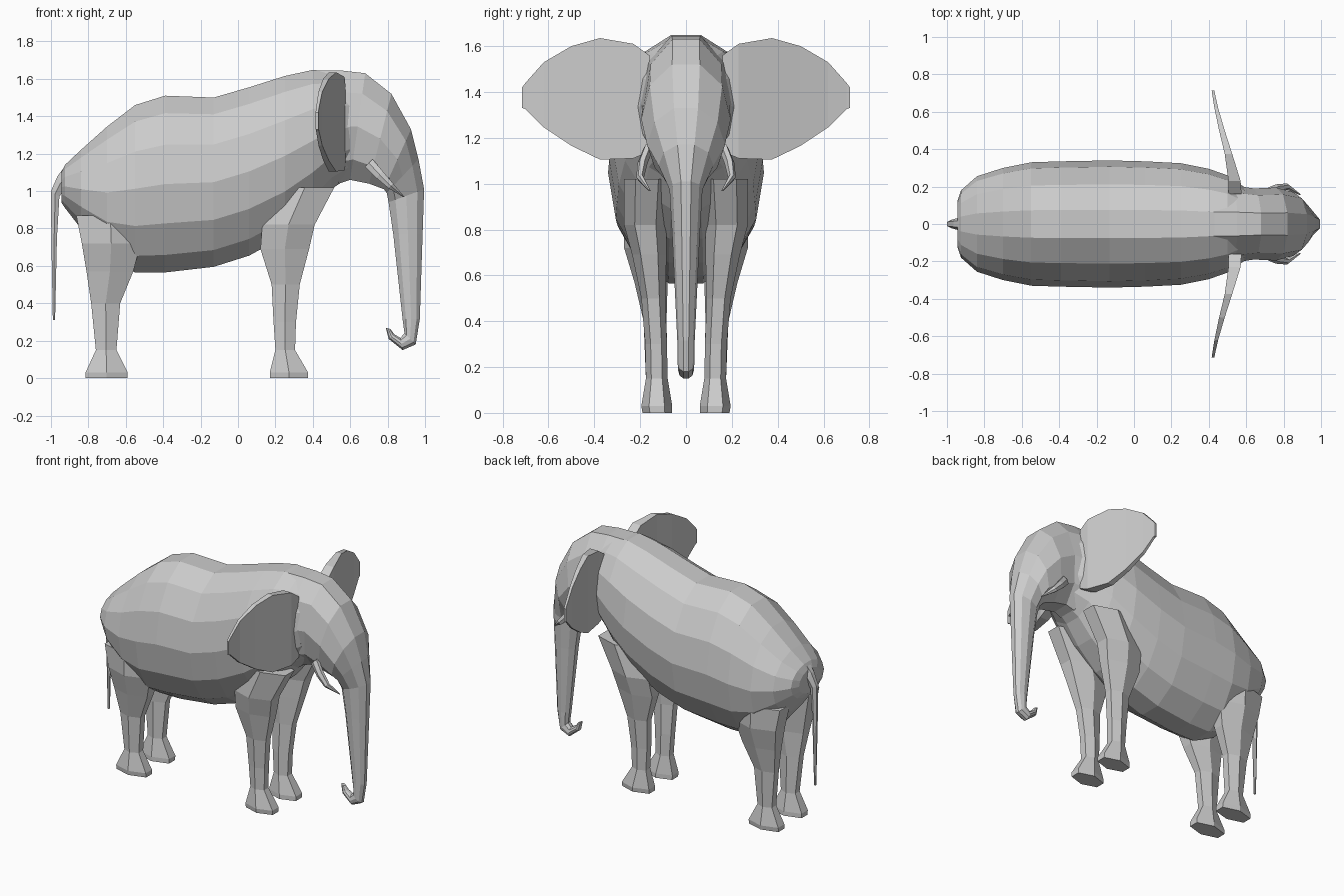
import bpy
import bmesh
from math import sin, cos, pi


def skin(name, rings, mirror=False):
    """Bridge equal-sized rings of points into a closed flat-shaded mesh."""
    bm = bmesh.new()
    loops = [[bm.verts.new(p) for p in ring] for ring in rings]
    n = len(loops[0])
    for a, b in zip(loops, loops[1:]):
        for i in range(n):
            j = (i + 1) % n
            bm.faces.new((a[i], a[j], b[j], b[i]))
    bm.faces.new(loops[0])
    bm.faces.new(loops[-1])
    bmesh.ops.recalc_face_normals(bm, faces=bm.faces[:])
    mesh = bpy.data.meshes.new(name)
    bm.to_mesh(mesh)
    bm.free()
    obj = bpy.data.objects.new(name, mesh)
    bpy.context.collection.objects.link(obj)
    if mirror:
        mod = obj.modifiers.new("Mirror", 'MIRROR')
        mod.use_axis = (False, True, False)
        mod.use_mirror_merge = False
    return obj


def section(p, q, w, n, cy=0.0):
    """Oval n-gon between side-view points p and q (x, z), half width w."""
    angles = [2 * pi * i / n for i in range(n)]
    top = max(sin(a) for a in angles)
    ring = []
    for a in angles:
        s = sin(a) / top
        ring.append(((p[0] + q[0]) / 2 + s * (p[0] - q[0]) / 2,
                     cy + w * cos(a),
                     (p[1] + q[1]) / 2 + s * (p[1] - q[1]) / 2))
    return ring


# Body: x, top z, bottom z, half width
body = [(-0.945, 1.10, 0.94, 0.12), (-0.925, 1.14, 0.91, 0.18),
        (-0.84, 1.22, 0.80, 0.255), (-0.70, 1.345, 0.64, 0.30),
        (-0.55, 1.46, 0.565, 0.33), (-0.39, 1.51, 0.565, 0.335),
        (-0.13, 1.50, 0.595, 0.34), (0.06, 1.555, 0.655, 0.335),
        (0.25, 1.615, 0.76, 0.325), (0.40, 1.648, 0.89, 0.295),
        (0.50, 1.638, 1.01, 0.26), (0.60, 1.60, 1.08, 0.19)]
skin("body", [section((x, t), (x, b), w, 14) for x, t, b, w in body])

# Head and trunk: front point, back point, half width
head = [((0.42, 1.645), (0.50, 1.06), 0.21), ((0.55, 1.645), (0.54, 1.04), 0.205),
        ((0.68, 1.63), (0.60, 1.06), 0.19), ((0.82, 1.52), (0.70, 1.04), 0.195),
        ((0.925, 1.33), (0.78, 1.01), 0.17), ((0.965, 1.17), (0.795, 0.99), 0.12),
        ((0.995, 1.01), (0.805, 0.94), 0.072), ((0.987, 0.77), (0.83, 0.77), 0.06),
        ((0.972, 0.315), (0.88, 0.315), 0.038), ((0.95, 0.18), (0.89, 0.24), 0.036),
        ((0.88, 0.15), (0.868, 0.215), 0.034), ((0.805, 0.21), (0.835, 0.235), 0.025),
        ((0.79, 0.27), (0.815, 0.262), 0.014)]
skin("head_and_trunk", [section(p, q, w, 10) for p, q, w in head])

# Legs: z, back x, front x, inner y, outer y
front_leg = [(0, 0.17, 0.375, 0.06, 0.19), (0.03, 0.17, 0.375, 0.06, 0.195),
             (0.15, 0.20, 0.305, 0.08, 0.175), (0.30, 0.19, 0.31, 0.083, 0.178),
             (0.50, 0.18, 0.33, 0.09, 0.195), (0.69, 0.12, 0.38, 0.085, 0.235),
             (0.82, 0.13, 0.41, 0.085, 0.27), (1.02, 0.20, 0.515, 0.07, 0.27)]
hind_leg = [(0, -0.815, -0.59, 0.06, 0.19), (0.03, -0.815, -0.59, 0.06, 0.195),
            (0.15, -0.76, -0.65, 0.08, 0.175), (0.40, -0.785, -0.63, 0.085, 0.185),
            (0.57, -0.81, -0.56, 0.08, 0.225), (0.72, -0.835, -0.52, 0.06, 0.27),
            (0.87, -0.865, -0.50, 0.05, 0.27)]
for name, leg in (("front_legs", front_leg), ("hind_legs", hind_leg)):
    skin(name, [section((x1, z), (x0, z), (y1 - y0) / 2, 6, (y0 + y1) / 2)
                for z, x0, x1, y0, y1 in leg], mirror=True)

# Ears: y, top z, bottom z, front x, thickness
ear = [(0.16, 1.56, 1.14, 0.575, 0.07), (0.23, 1.61, 1.11, 0.57, 0.065),
       (0.375, 1.635, 1.105, 0.525, 0.04), (0.50, 1.60, 1.165, 0.485, 0.03),
       (0.62, 1.53, 1.245, 0.45, 0.02), (0.70, 1.44, 1.325, 0.432, 0.015),
       (0.715, 1.42, 1.33, 0.43, 0.015)]
skin("ears", [[(x, y, t), (x, y, b), (x - d, y, b), (x - d, y, t)]
              for y, t, b, x, d in ear], mirror=True)

# Tusks: upper point, lower point, half width, side offset
tusk = [((0.72, 1.17), (0.68, 1.13), 0.022, 0.165), ((0.775, 1.105), (0.74, 1.07), 0.022, 0.19),
        ((0.83, 1.04), (0.805, 1.015), 0.017, 0.20), ((0.89, 0.97), (0.885, 0.967), 0.004, 0.158)]
skin("tusks", [section(p, q, w, 6, y) for p, q, w, y in tusk], mirror=True)

# Tail: rear point, front point, half width
tail = [((-0.92, 1.14), (-0.90, 1.04), 0.04), ((-0.965, 1.08), (-0.935, 1.0), 0.03),
        ((-1.0, 1.0), (-0.955, 0.97), 0.022), ((-0.998, 0.75), (-0.968, 0.75), 0.016),
        ((-0.99, 0.31), (-0.978, 0.31), 0.007)]
skin("tail", [section(p, q, w, 6) for p, q, w in tail])
